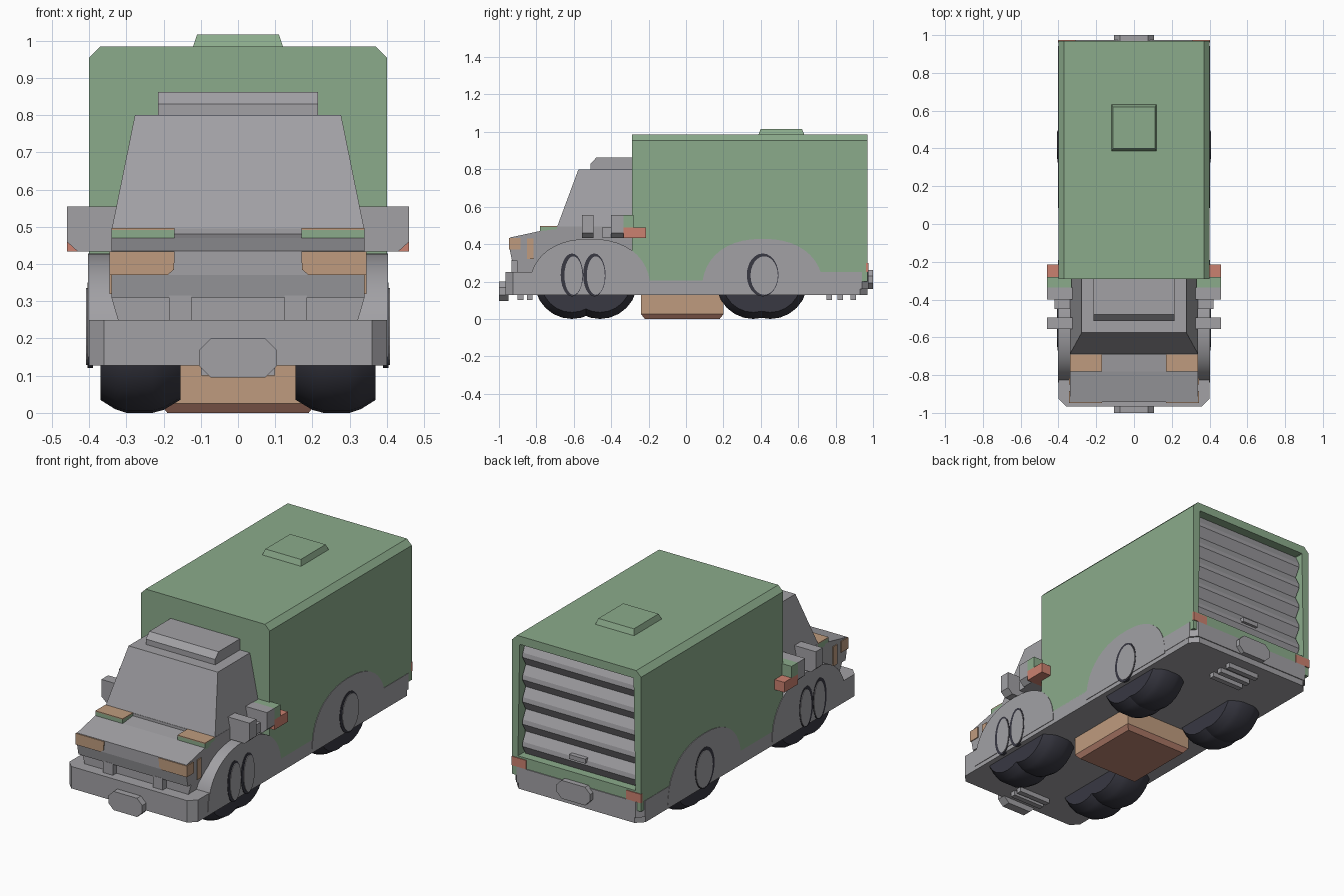
import bpy, bmesh, math
from mathutils import Vector

if "Cube" in bpy.data.objects:
    bpy.data.objects.remove(bpy.data.objects["Cube"])


def mat(name, r, g, b):
    m = bpy.data.materials.new(name)
    m.diffuse_color = (r, g, b, 1)
    m.use_nodes = True
    m.node_tree.nodes["Principled BSDF"].inputs["Base Color"].default_value = m.diffuse_color
    return m


GREY = mat("body grey", 0.36, 0.355, 0.375)
GREEN = mat("cargo green", 0.26, 0.41, 0.26)
TAN = mat("lamp tan", 0.52, 0.33, 0.21)
RED = mat("tail red", 0.60, 0.22, 0.16)
DARK = mat("tyre dark", 0.04, 0.04, 0.055)
BROWN = mat("tank brown", 0.52, 0.24, 0.17)


def finish(name, bm, material, smooth=False):
    bmesh.ops.recalc_face_normals(bm, faces=bm.faces)
    me = bpy.data.meshes.new(name)
    bm.to_mesh(me)
    bm.free()
    me.materials.append(material)
    ob = bpy.data.objects.new(name, me)
    bpy.context.collection.objects.link(ob)
    if smooth:
        bpy.ops.object.select_all(action='DESELECT')
        ob.select_set(True)
        bpy.context.view_layer.objects.active = ob
        bpy.ops.object.shade_smooth_by_angle(angle=math.radians(35))
    return ob


def prism_bm(pts, axis, a, b):
    """Extrude a 2D outline along an axis: x uses (y,z), y uses (x,z), z uses (x,y)."""
    bm = bmesh.new()
    place = {'x': lambda p, t: (t, p[0], p[1]),
             'y': lambda p, t: (p[0], t, p[1]),
             'z': lambda p, t: (p[0], p[1], t)}[axis]
    lo = [bm.verts.new(place(p, a)) for p in pts]
    hi = [bm.verts.new(place(p, b)) for p in pts]
    bm.faces.new(lo)
    bm.faces.new(hi)
    for i in range(len(pts)):
        j = (i + 1) % len(pts)
        bm.faces.new((lo[i], lo[j], hi[j], hi[i]))
    return bm


def prism(name, pts, axis, a, b, material, smooth=False):
    return finish(name, prism_bm(pts, axis, a, b), material, smooth)


def rect(x0, x1, y0, y1, c=0.0):
    if not c:
        return [(x0, y0), (x1, y0), (x1, y1), (x0, y1)]
    return [(x0 + c, y0), (x1 - c, y0), (x1, y0 + c), (x1, y1 - c),
            (x1 - c, y1), (x0 + c, y1), (x0, y1 - c), (x0, y0 + c)]


def box(name, x0, x1, y0, y1, z0, z1, material):
    return prism(name, rect(x0, x1, y0, y1), 'z', z0, z1, material)


def frustum(name, low, z0, high, z1, material):
    """Tapered block between two rectangles (x0,x1,y0,y1)."""
    bm = prism_bm(rect(*low), 'z', z0, z1)
    for v, p in zip([v for v in bm.verts if v.co.z > (z0 + z1) / 2], rect(*high)):
        v.co.x, v.co.y = p
    return finish(name, bm, material)


def lathe_x(name, profile, centre, material, n=24):
    """Spin an (x, radius) profile about an axis parallel to x."""
    bm = bmesh.new()
    rings = [[bm.verts.new((x, centre[0] + r * math.cos(2 * math.pi * k / n),
                            centre[1] + r * math.sin(2 * math.pi * k / n)))
              for k in range(n)] for x, r in profile]
    for a, b in zip(rings, rings[1:]):
        for k in range(n):
            j = (k + 1) % n
            bm.faces.new((a[k], a[j], b[j], b[k]))
    bm.faces.new(rings[0])
    bm.faces.new(rings[-1])
    return finish(name, bm, material, True)


def oval(cy, cz, ry, rz, n=24):
    return [(cy + ry * math.cos(2 * math.pi * k / n), cz + rz * math.sin(2 * math.pi * k / n))
            for k in range(n)]


def arch(cy, ry, z0, rz, n=22, e=0.88):
    pts = []
    for k in range(n + 1):
        c, s = math.cos(math.pi * k / n), math.sin(math.pi * k / n)
        pts.append((cy + ry * math.copysign(abs(c) ** e, c), z0 + rz * abs(s) ** e))
    return pts


# chassis and its raised ends
prism("chassis", rect(-0.40, 0.40, -0.965, 0.97, 0.04), 'z', 0.127, 0.205, GREY)
c = 0.04
prism("front_bumper", [(-0.36, -0.965), (0.36, -0.965), (0.40, -0.925), (0.40, -0.75),
                       (-0.40, -0.75), (-0.40, -0.925)], 'z', 0.127, 0.25, GREY)
prism("rear_bumper", [(-0.402, 0.68), (0.402, 0.68), (0.402, 0.94), (0.37, 0.975),
                      (-0.37, 0.975), (-0.402, 0.94)], 'z', 0.16, 0.25, GREY)
prism("front_bumper_plate", rect(-0.105, 0.105, 0.095, 0.20, 0.032), 'y', -1.0, -0.95, GREY)
prism("rear_bumper_plate", rect(-0.105, 0.105, 0.16, 0.262, 0.032), 'y', 0.95, 1.0, GREY)
for i, y in enumerate((-0.90, -0.85, 0.75, 0.81, 0.88)):
    box(f"under_rib_{i}", -0.10, 0.10, y, y + 0.03, 0.10, 0.14, GREY)

# under-slung tank with brown base
frustum("tank", (-0.21, 0.21, -0.24, 0.20), 0.025, (-0.21, 0.21, -0.24, 0.20), 0.14, TAN)
frustum("tank_base", (-0.19, 0.19, -0.22, 0.18), 0.0, (-0.21, 0.21, -0.24, 0.20), 0.025, BROWN)

# cargo box with recessed rear opening
bm = prism_bm([(-0.40, 0.2), (0.40, 0.2), (0.40, 0.955), (0.37, 0.985),
               (-0.37, 0.985), (-0.40, 0.955)], 'y', -0.29, 0.97)
bmesh.ops.recalc_face_normals(bm, faces=bm.faces)
rear = max(bm.faces, key=lambda f: f.calc_center_median().y)
bmesh.ops.inset_region(bm, faces=[rear], thickness=0.05)
for v in rear.verts:
    if v.co.z < 0.3:
        v.co.z = 0.31
ext = bmesh.ops.extrude_face_region(bm, geom=[rear])
bmesh.ops.translate(bm, vec=(0, -0.06, 0),
                    verts=[g for g in ext['geom'] if isinstance(g, bmesh.types.BMVert)])
if rear.is_valid:
    bmesh.ops.delete(bm, geom=[rear], context='FACES_ONLY')
finish("cargo_box", bm, GREEN)

# roller door, handle, tail lamps, roof hatch
pts = [(0.90, 0.935), (0.90, 0.31)]
for i in range(5):
    z = 0.31 + i * 0.125
    pts += [(0.922, z), (0.952, z + 0.05), (0.948, z + 0.075)]
pts.append((0.922, 0.935))
prism("roller_door", pts, 'x', -0.35, 0.35, GREY)
box("door_handle", -0.05, 0.05, 0.94, 0.965, 0.375, 0.40, GREY)
frustum("roof_hatch", (-0.122, 0.122, 0.385, 0.635), 0.98, (-0.11, 0.11, 0.40, 0.62), 1.016, GREEN)

# cab: lower body, greenhouse, roof fairing
bm = prism_bm([(-0.28, 0.24), (-0.90, 0.24), (-0.90, 0.31), (-0.93, 0.31), (-0.942, 0.37),
               (-0.942, 0.435), (-0.78, 0.47), (-0.69, 0.48), (-0.69, 0.495), (-0.28, 0.495)],
              'x', -0.34, 0.34)
for v in bm.verts:
    if v.co.z < 0.3:
        v.co.x *= 0.94
finish("cab_lower", bm, GREY)
frustum("cab_upper", (-0.34, 0.34, -0.69, -0.28), 0.49, (-0.277, 0.277, -0.575, -0.28), 0.80, GREY)
prism("roof_fairing", [(-0.28, 0.79), (-0.51, 0.79), (-0.51, 0.83), (-0.48, 0.862),
                       (-0.28, 0.862)], 'x', -0.215, 0.215, GREY)

# everything that repeats left and right
for side, s in (("right", 1), ("left", -1)):
    def sbox(name, x0, x1, *rest):
        box(f"{name}_{side}", min(s * x0, s * x1), max(s * x0, s * x1), *rest)

    sbox("tail_lamp", 0.31, 0.402, 0.962, 0.975, 0.25, 0.30, RED)
    sbox("grille_post", 0.125, 0.185, -0.932, -0.89, 0.245, 0.315, GREY)
    sbox("hood_step", 0.17, 0.34, -0.78, -0.685, 0.46, 0.492, GREEN)
    sbox("hood_lamp", 0.17, 0.34, -0.78, -0.69, 0.492, 0.497, TAN)
    sbox("side_marker", 0.335, 0.345, -0.85, -0.815, 0.32, 0.43, TAN)
    prism(f"headlamp_{side}", [(s * 0.345, 0.37), (s * 0.19, 0.37), (s * 0.172, 0.385),
                               (s * 0.17, 0.433), (s * 0.345, 0.433)],
          'y', -0.947, -0.885, TAN)

    # wheel arches, paired tyres and hubs
    for end, cy, ry, ys in (("front", -0.515, 0.325, (-0.61, -0.46)),
                            ("rear", 0.41, 0.325, (0.36, 0.45))):
        prism(f"{end}_fender_{side}", arch(cy, ry, 0.15, 0.278), 'x', s * 0.30, s * 0.403,
              GREY, True)
        for i, y in enumerate(ys):
            lathe_x(f"{end}_tyre_{side}_{i}",
                    [(s * 0.155, 0.165), (s * 0.20, 0.192), (s * 0.23, 0.2), (s * 0.30, 0.2),
                     (s * 0.33, 0.19), (s * 0.37, 0.165)], (y, 0.2), DARK)
        for i, y in enumerate((-0.61, -0.49) if end == "front" else (0.41,)):
            r = 0.06 if end == "front" else 0.085
            prism(f"{end}_hub_ring_{side}_{i}", oval(y, 0.235, r, 0.115), 'x',
                  s * 0.39, s * 0.405, DARK)
            prism(f"{end}_hub_{side}_{i}", oval(y + 0.008, 0.232, r - 0.012, 0.103), 'x',
                  s * 0.39, s * 0.408, GREY)

    # mirrors and marker blocks behind the cab door
    for i, (y0, y1) in enumerate(((-0.555, -0.495), (-0.40, -0.335))):
        prism(f"mirror_{side}_{i}", [(s * 0.30, 0.433), (s * 0.43, 0.433), (s * 0.46, 0.46),
                                     (s * 0.46, 0.555), (s * 0.30, 0.555)], 'y', y0, y1, GREY)
    sbox("mirror_arm", 0.30, 0.42, -0.45, -0.40, 0.435, 0.49, GREY)
    sbox("marker_block", 0.33, 0.46, -0.335, -0.28, 0.49, 0.555, GREEN)
    sbox("marker_lamp", 0.33, 0.46, -0.335, -0.215, 0.433, 0.49, RED)
